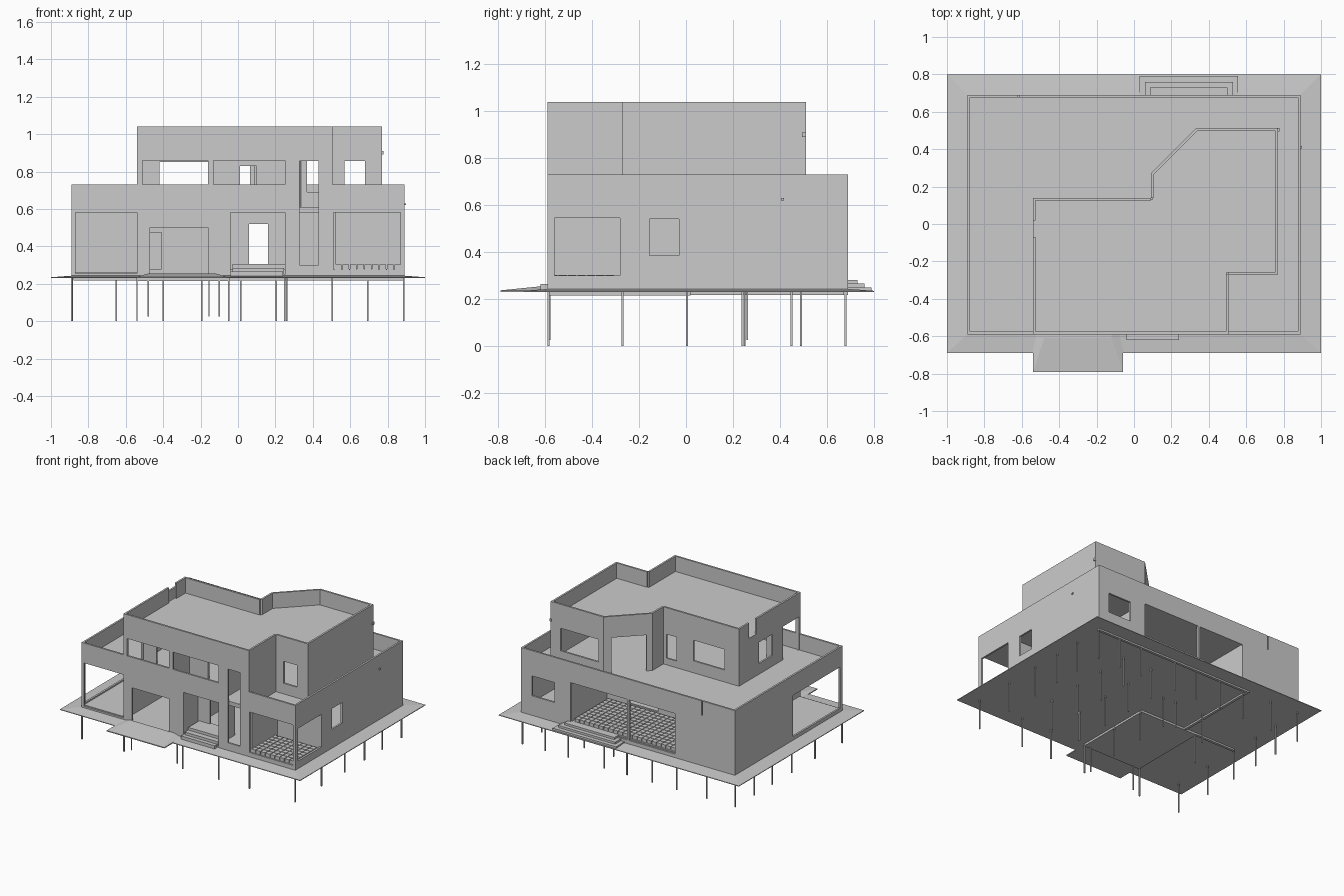
import bpy, bmesh
from mathutils import Vector

if "Cube" in bpy.data.objects:
    bpy.data.objects.remove(bpy.data.objects["Cube"])

T = 0.014  # wall thickness


def finish(name, bm):
    bmesh.ops.recalc_face_normals(bm, faces=bm.faces)
    me = bpy.data.meshes.new(name)
    bm.to_mesh(me)
    bm.free()
    ob = bpy.data.objects.new(name, me)
    bpy.context.collection.objects.link(ob)
    return ob


def prism(name, poly, z0, z1, top=None):
    bm = bmesh.new()
    a = [bm.verts.new((x, y, z0)) for x, y in poly]
    b = [bm.verts.new((x, y, z1)) for x, y in (top or poly)]
    n = len(a)
    bm.faces.new(a[::-1])
    bm.faces.new(b)
    for i in range(n):
        j = (i + 1) % n
        bm.faces.new((a[i], a[j], b[j], b[i]))
    return finish(name, bm)


def rect(x0, x1, y0, y1):
    return [(x0, y0), (x1, y0), (x1, y1), (x0, y1)]


def box(name, x0, x1, y0, y1, z0, z1):
    return prism(name, rect(x0, x1, y0, y1), z0, z1)


def inset(poly, d):
    # mitred inward offset of a counter-clockwise outline
    out = []
    for i, p in enumerate(poly):
        p = Vector(p)
        e0 = (p - Vector(poly[i - 1])).normalized()
        e1 = (Vector(poly[(i + 1) % len(poly)]) - p).normalized()
        n0, n1 = Vector((-e0.y, e0.x)), Vector((-e1.y, e1.x))
        out.append(tuple(p + (n0 + n1) * d / (1 + n0.dot(n1))))
    return out


def wall(name, p0, p1, z0, z1, holes=()):
    # flat sheet with rectangular openings, thickened to the left of p0->p1
    p0, p1 = Vector(p0), Vector(p1)
    d = p1 - p0
    ax = 0 if abs(d.x) >= abs(d.y) else 1
    hs = []
    for a, b, za, zb in holes:
        t = sorted(((a - p0[ax]) / d[ax], (b - p0[ax]) / d[ax]))
        hs.append((t[0], t[1], za, zb))
    ts = sorted({0.0, 1.0} | {v for h in hs for v in h[:2]})
    zs = sorted({z0, z1} | {v for h in hs for v in h[2:]})
    bm = bmesh.new()
    for ta, tb in zip(ts, ts[1:]):
        for za, zb in zip(zs, zs[1:]):
            tm, zm = (ta + tb) / 2, (za + zb) / 2
            if any(h[0] < tm < h[1] and h[2] < zm < h[3] for h in hs):
                continue
            bm.faces.new([bm.verts.new((*(p0 + d * t), z)) for t, z in
                          ((ta, za), (tb, za), (tb, zb), (ta, zb))])
    bmesh.ops.remove_doubles(bm, verts=bm.verts, dist=1e-5)
    me = bpy.data.meshes.new(name)
    bm.to_mesh(me)
    bm.free()
    ob = bpy.data.objects.new(name, me)
    bpy.context.collection.objects.link(ob)
    m = ob.modifiers.new("thickness", 'SOLIDIFY')
    m.thickness = T
    m.offset = -1
    return ob


# ground apron, sloping gently outward, and driveway ramp
apron, house = rect(-1, 1, -0.69, 0.80), rect(-0.89, 0.89, -0.59, 0.69)
prism("apron_edge", apron, 0.230, 0.235)
prism("apron_slope", apron, 0.235, 0.243, house)
prism("driveway_ramp", rect(-0.54, -0.06, -0.79, -0.59), 0.230, 0.237)
prism("driveway_slope", rect(-0.54, -0.06, -0.79, -0.59), 0.237, 0.255,
      rect(-0.48, -0.12, -0.61, -0.59))

# foundation: lower garage floor and perimeter beams
box("garage_base", -0.54, -0.05, -0.59, 0.02, 0.215, 0.25)
for i, (x0, x1, y0, y1) in enumerate([(-0.45, 0.89, 0.67, 0.69), (-0.45, -0.43, 0, 0.68),
                                      (-0.88, -0.54, 0, 0.02)]):
    box(f"ground_beam_{i}", x0, x1, y0, y1, 0.218, 0.24)

# ground floors
box("terrace_floor_left", -0.88, -0.54, -0.58, 0.0, 0.24, 0.26)
box("main_floor", -0.04, 0.88, -0.58, 0.68, 0.24, 0.278)
box("rear_left_floor", -0.88, -0.04, 0.0, 0.68, 0.24, 0.278)


def tiles(name, x0, x1, y0, y1, p=0.04):
    bm = bmesh.new()
    for i in range(int((x1 - x0) / p + 1e-4)):
        for j in range(int((y1 - y0) / p + 1e-4)):
            r = bmesh.ops.create_cube(bm, size=1)["verts"]
            bmesh.ops.scale(bm, vec=(p - 0.005, p - 0.005, 0.026), verts=r)
            bmesh.ops.translate(bm, vec=(x0 + p * (i + .5), y0 + p * (j + .5), 0.29), verts=r)
    finish(name, bm)


tiles("front_porch_tiles", 0.515, 0.877, -0.585, -0.28)
tiles("rear_porch_tiles", -0.38, 0.47, 0.27, 0.68)

# thin foundation piles
spots = [(x, -0.585) for x in (-0.89, -0.54, -0.05, 0.25, 0.505, 0.885)]
spots += [(s * 0.885, y) for s in (-1, 1) for y in (-0.27, 0.005, 0.24, 0.45)]
spots += [(x, 0.68) for x in (-0.885, -0.65, -0.4, -0.195, 0.015, 0.205, 0.505, 0.695, 0.885)]
spots += [(x, y) for x in (-0.05, 0.26, 0.505) for y in (-0.27, 0.005, 0.25)]
spots += [(-0.54, 0.005), (-0.4, 0.25), (0.26, 0.49), (0.505, 0.49)]
for i, (x, y) in enumerate(spots):
    box(f"pile_{i}", x - .004, x + .004, y - .004, y + .004, 0, 0.235)
for i, (x, y) in enumerate([(-0.48, -0.58), (-0.10, -0.58), (-0.155, 0.26)]):
    box(f"short_pile_{i}", x - .003, x + .003, y - .003, y + .003, 0.025, 0.235)

# ground storey outer walls with parapet
Z0, Z1 = 0.235, 0.73
c = house
wall("front_wall", c[0], c[1], Z0, Z1,
     [(-0.87, -0.54, 0.255, 0.58), (-0.47, -0.16, Z0, 0.50), (-0.04, 0.25, 0.25, 0.58),
      (0.33, 0.43, 0.30, Z1), (0.51, 0.87, 0.275, 0.58)])
wall("right_wall", c[1], c[2], Z0, Z1,
     [(-0.56, -0.28, 0.30, 0.545), (-0.155, -0.03, 0.385, 0.54)])
wall("rear_wall", c[2], c[3], Z0, Z1,
     [(0.61, 0.80, 0.39, 0.54), (-0.39, 0.48, 0.27, 0.575), (-0.62, -0.612, 0.62, Z1)])
wall("left_wall", c[3], c[0], Z0, Z1, [(-0.56, 0.0, 0.27, 0.58)])
box("rear_column", -0.008, 0.008, 0.674, 0.69, 0.25, 0.58)

# ground storey inner walls
ZC = 0.59
wall("garage_left_wall", (-0.54, 0), (-0.54, -0.58), Z0, ZC)
wall("garage_rear_wall", (-0.88, 0), (-0.04, 0), Z0, ZC, [(-0.47, -0.41, 0.25, 0.475)])
wall("garage_right_wall", (-0.04, -0.58), (-0.04, 0), Z0, ZC)
wall("entry_wall", (-0.04, -0.42), (0.26, -0.42), Z0, ZC, [(0.06, 0.16, 0.305, 0.52)])
wall("entry_side_wall", (0.27, -0.58), (0.27, -0.42), Z0, ZC)
wall("porch_side_wall", (0.51, -0.28), (0.51, -0.58), Z0, ZC)
wall("porch_rear_wall", (0.51, -0.28), (0.88, -0.28), Z0, ZC)
wall("rear_porch_left_wall", (-0.39, 0.26), (-0.39, 0.68), Z0, ZC)
wall("rear_porch_right_wall", (0.49, 0.26), (0.49, 0.68), Z0, ZC)
wall("rear_porch_inner_wall", (0.49, 0.26), (-0.39, 0.26), Z0, ZC,
     [(0.05, 0.30, 0.305, 0.54)])

# entrance steps, front and rear
box("front_step_0", -0.04, 0.24, -0.62, -0.57, 0.235, 0.265)
box("front_step_1", -0.03, 0.245, -0.59, -0.50, 0.235, 0.285)
box("entry_landing", -0.03, 0.25, -0.55, -0.41, 0.235, 0.305)
for i in range(3):
    box(f"rear_step_{i}", 0.03 + .028 * i, 0.557 - .028 * i, 0.68, 0.79 - .03 * i,
        0.235, 0.25 + .016 * i)

# first floor slab, doubling as the roof terrace
prism("first_floor_slab", inset(house, 0.01), 0.58, 0.61)

# upper storey walls with parapet
up = [(-0.54, -0.59), (0.505, -0.59), (0.505, -0.27), (0.77, -0.27), (0.77, 0.51),
      (0.33, 0.51), (0.09, 0.27), (0.09, 0.14), (-0.54, 0.14)]
openings = [
    [(-0.51, -0.16, 0.73, 0.86), (-0.13, 0.25, 0.73, 0.86), (0.33, 0.43, 0.73, 0.855)],
    [],
    [(0.57, 0.68, 0.69, 0.855)],
    [],
    [(0.37, 0.69, 0.69, 0.86)],
    [(0.12, 0.29, 0.61, 0.88)],
    [],
    [(-0.02, 0.065, 0.66, 0.84), (-0.42, -0.16, 0.70, 0.855)],
    [(-0.07, 0.02, 0.925, 1.04), (-0.26, -0.10, 0.69, 0.85), (-0.57, -0.38, 0.61, 0.86)],
]
for i, holes in enumerate(openings):
    wall(f"upper_wall_{i}", up[i], up[(i + 1) % 9], 0.73 if i == 0 else 0.60, 1.04, holes)
prism("roof_slab", inset(up, 0.01), 0.895, 0.925)

# recessed balcony wall with a wide glazed opening
wall("balcony_wall", (-0.53, -0.37), (0.28, -0.37), 0.60, 0.90,
     [(-0.42, -0.15, 0.61, 0.85), (0.01, 0.10, 0.61, 0.83)])
wall("balcony_divider", (-0.145, -0.58), (-0.145, -0.37), 0.60, 0.90)
wall("balcony_end_wall", (0.28, -0.58), (0.28, -0.37), 0.60, 0.90)

# small drain spouts
box("right_spout", 0.885, 0.897, 0.405, 0.417, 0.62, 0.63)
box("upper_spout", 0.765, 0.777, 0.495, 0.512, 0.89, 0.91)
